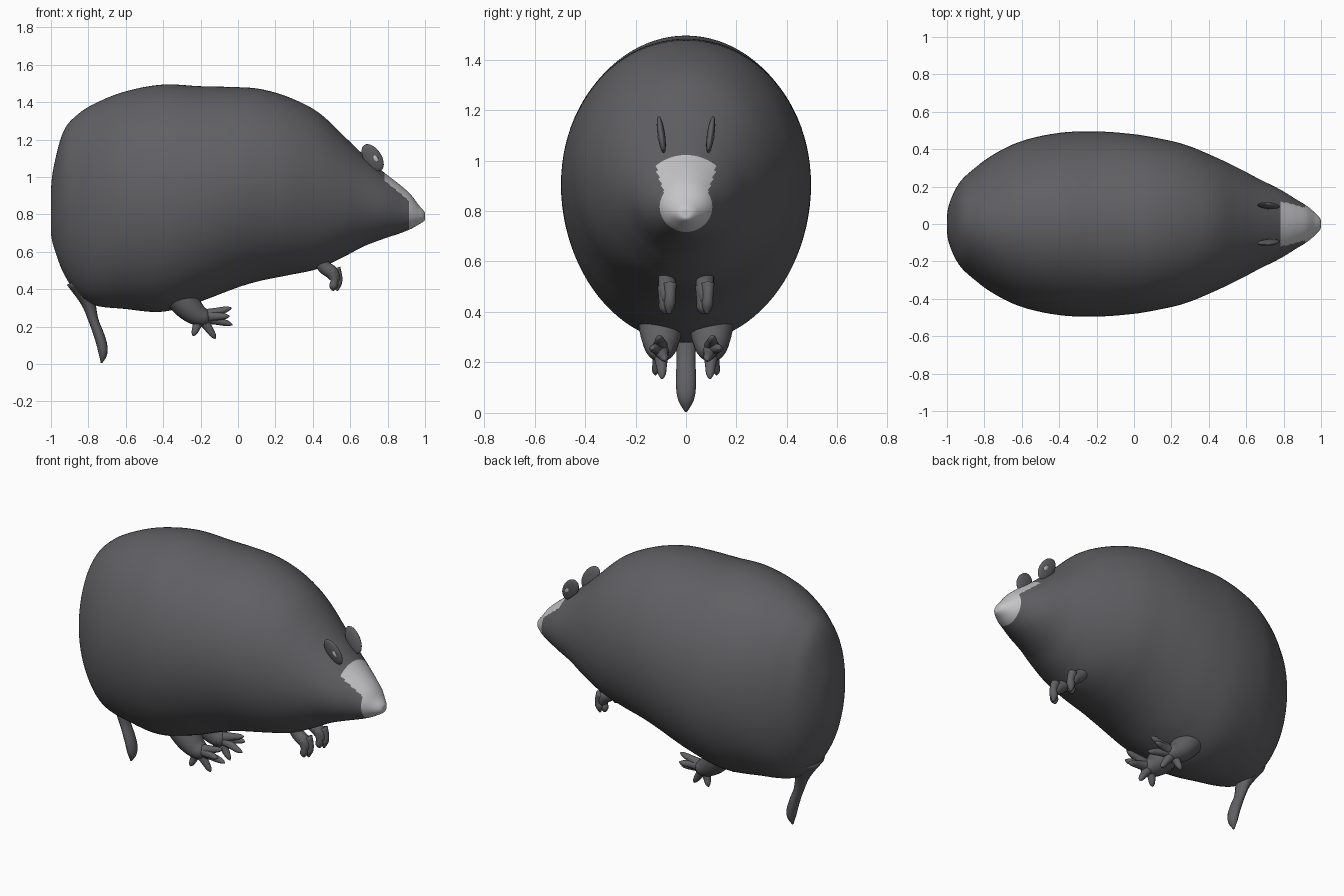
import bpy, bmesh, math
from mathutils import Vector, Matrix

if "Cube" in bpy.data.objects:
    bpy.data.objects.remove(bpy.data.objects["Cube"])


def material(name, rgb):
    m = bpy.data.materials.new(name)
    m.diffuse_color = (*rgb, 1)
    m.use_nodes = True
    m.node_tree.nodes["Principled BSDF"].inputs["Base Color"].default_value = m.diffuse_color
    return m


FUR = material("dark grey fur", (0.118, 0.118, 0.128))
PALE = material("pale grey snout", (0.56, 0.56, 0.58))


def interp(keys, t):
    """Smooth (Hermite) interpolation of rows (t, a, b, ...)."""
    n = len(keys)
    i = 0
    while i < n - 2 and t > keys[i + 1][0]:
        i += 1
    k0, k1 = keys[i], keys[i + 1]
    h = k1[0] - k0[0]
    s = min(1, max(0, (t - k0[0]) / h))

    def slope(j, c):
        a, b = keys[max(j - 1, 0)], keys[min(j + 1, n - 1)]
        return (b[c] - a[c]) / (b[0] - a[0])
    return [k0[c] * (2 * s**3 - 3 * s**2 + 1) + slope(i, c) * h * (s**3 - 2 * s**2 + s)
            + k1[c] * (3 * s**2 - 2 * s**3) + slope(i + 1, c) * h * (s**3 - s**2)
            for c in range(1, len(k0))]


def loft(bm, rings):
    """Skin a list of closed rings of points and cap both ends."""
    vs = [[bm.verts.new(p) for p in r] for r in rings]
    n = len(vs[0])
    for a, b in zip(vs, vs[1:]):
        for j in range(n):
            bm.faces.new((a[j], a[(j + 1) % n], b[(j + 1) % n], b[j]))
    bm.faces.new(vs[0])
    bm.faces.new(vs[-1])


def tube(bm, path, flat=1.0, steps=5, seg=16):
    """Tapered limb along points (x, y, z, radius); flat widens it in y."""
    keys = [(i, *p) for i, p in enumerate(path)]
    total = (len(path) - 1) * steps
    pts = [interp(keys, i / steps) for i in range(total + 1)]
    rings = []
    for i, (x, y, z, r) in enumerate(pts):
        r = max(r, 0.002)
        d = Vector(pts[min(i + 1, total)][:3]) - Vector(pts[max(i - 1, 0)][:3])
        d.normalize()
        u = Vector((0, 1, 0))
        u = (u - d * u.dot(d)).normalized()
        v = d.cross(u)
        rings.append([Vector((x, y, z)) + u * r * flat * math.cos(a) + v * r * math.sin(a)
                      for a in (2 * math.pi * k / seg for k in range(seg))])
    loft(bm, rings)


def finish(name, bm, mats=(FUR,)):
    bmesh.ops.recalc_face_normals(bm, faces=bm.faces)
    for f in bm.faces:
        f.smooth = True
    me = bpy.data.meshes.new(name)
    bm.to_mesh(me)
    bm.free()
    ob = bpy.data.objects.new(name, me)
    bpy.context.collection.objects.link(ob)
    for m in mats:
        me.materials.append(m)
    return ob


# Body and head: elliptical sections (x, bottom z, top z, half width)
SECTIONS = [
    (-1.0, .71, .91, .03), (-.98, .61, 1.08, .13), (-.93, .48, 1.25, .225),
    (-.85, .365, 1.34, .30), (-.77, .315, 1.39, .36), (-.61, .295, 1.455, .44),
    (-.40, .28, 1.494, .487), (-.20, .335, 1.485, .495), (0, .41, 1.48, .48),
    (.12, .445, 1.47, .46), (.27, .475, 1.427, .425), (.43, .51, 1.345, .36),
    (.57, .575, 1.215, .293), (.67, .628, 1.12, .24), (.78, .67, 1.025, .185),
    (.87, .70, .955, .13), (.92, .72, .91, .10), (.97, .748, .845, .058), (1.0, .775, .80, .012)]
keys = [(math.acos(-x), b, t, w) for x, b, t, w in SECTIONS]
RINGS, SEG = 150, 96
rings = []
for i in range(RINGS + 1):
    t = math.pi * i / RINGS
    lo, hi, w = interp(keys, t)
    rings.append([(-math.cos(t), w * math.cos(a), (lo + hi) / 2 + (hi - lo) / 2 * math.sin(a))
                  for a in (2 * math.pi * k / SEG for k in range(SEG))])
bm = bmesh.new()
loft(bm, rings)
# Pale patch over the bridge of the snout and the nose
for f in bm.faces:
    c = f.calc_center_median()
    if c.x > .91 or (c.x > .785 and c.z > .985 - (c.x - .775) * .8):
        f.material_index = 1
finish("body", bm, (FUR, PALE))

# Tail
bm = bmesh.new()
tube(bm, [(-.84, 0, .45, .08), (-.80, 0, .33, .04), (-.773, 0, .235, .027), (-.745, 0, .16, .028),
          (-.727, 0, .10, .028), (-.722, 0, .05, .022), (-.73, 0, .005, .004)], flat=1.4)
finish("tail", bm)

for side, label in ((-1, "right"), (1, "left")):
    # Ears: thin discs leaning back and outward
    bm = bmesh.new()
    place = (Matrix.Translation((.72, side * .098, 1.103))
             @ Matrix.Rotation(-side * math.radians(8), 4, 'X')
             @ Matrix.Rotation(math.radians(-33), 4, 'Y'))
    bmesh.ops.create_uvsphere(bm, u_segments=24, v_segments=14, radius=1,
                              matrix=place @ Matrix.Diagonal((.047, .015, .082, 1)))
    finish(label + "_ear", bm)
    bm = bmesh.new()
    spot = place @ Matrix.Translation((.012, side * .013, -.012))
    bmesh.ops.create_uvsphere(bm, u_segments=12, v_segments=8, radius=1,
                              matrix=spot @ Matrix.Diagonal((.012, .004, .02, 1)))
    finish(label + "_ear_spot", bm, (PALE,))

    # Short arms with two stubby fingers
    bm = bmesh.new()
    y = side * .075
    tube(bm, [(.42, y, .58, .035), (.46, y, .52, .036), (.50, y, .49, .036),
              (.52, y, .455, .027), (.52, y, .43, .012)])
    for dx, dy, dz in ((.0, -.012, 0), (.022, .012, .012)):
        tube(bm, [(.50 + dx, y + dy, .50 + dz, .026), (.515 + dx, y + dy, .45 + dz, .021),
                  (.51 + dx, y + dy * .8, .415 + dz, .022), (.508 + dx, y + dy * .6, .392, .006)])
    finish(label + "_arm", bm)

    # Feet: ankle cone with a fan of pointed toes
    bm = bmesh.new()
    y = side * .10
    tube(bm, [(-.34, y, .40, .085), (-.275, y, .315, .075), (-.22, y, .265, .06),
              (-.17, y, .245, .042), (-.145, y, .24, .012)], flat=1.1)
    for tx, dy, tz in ((-.035, .005, .30), (-.03, -.015, .21), (-.12, -.005, .135),
                       (-.24, .02, .15), (-.045, .03, .255)):
        ty = y + side * dy
        mx, mz = (tx - .20) / 2, (tz + .255) / 2
        tube(bm, [(-.20, y, .255, .035), (mx, (y + ty) / 2, mz, .023),
                  (tx * .7 + mx * .3, ty, tz * .7 + mz * .3, .015), (tx, ty, tz, .003)])
    finish(label + "_foot", bm)
